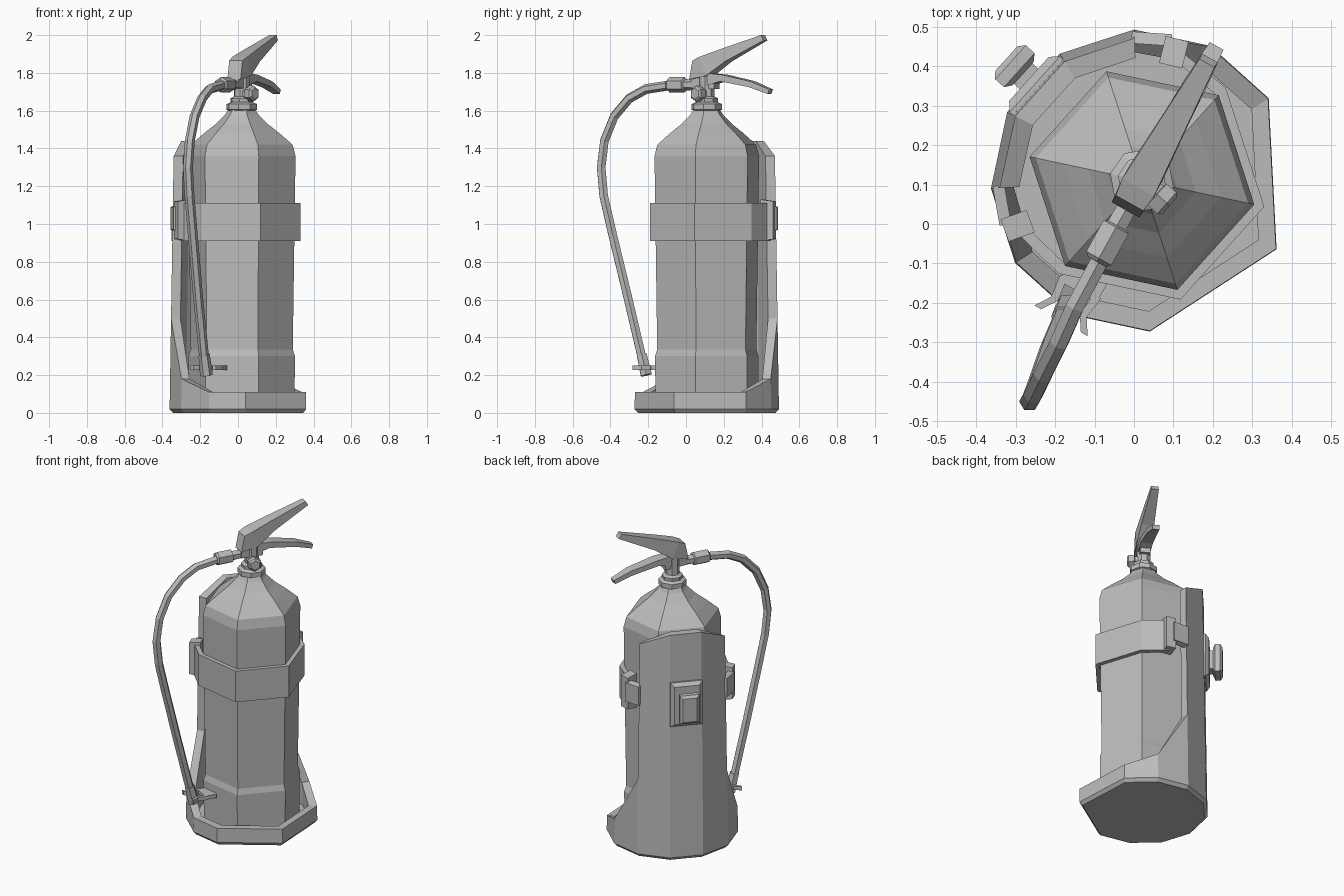
import bpy, bmesh, math
from mathutils import Vector

cube = bpy.data.objects.get("Cube")
if cube:
    bpy.data.objects.remove(cube)

grey = bpy.data.materials.new("plain_grey")
grey.use_nodes = True
colour = (0.5, 0.5, 0.5, 1)
grey.diffuse_color = colour
grey.node_tree.nodes["Principled BSDF"].inputs["Base Color"].default_value = colour

AXIS = Vector((0.02, 0.11, 0))   # axis of the tank
BACK, LEVER = 138, 61            # bearings of the wall mount and the levers


def polar(bearing, r, z, side=0):
    """Point at a bearing from the tank axis, shifted sideways."""
    a = math.radians(bearing)
    return AXIS + Vector((r * math.cos(a) - side * math.sin(a),
                          r * math.sin(a) + side * math.cos(a), z))


def loft(name, rings, ends=True, loop=False):
    """Skin a list of equal-sized closed rings."""
    bm = bmesh.new()
    rows = [[bm.verts.new(p) for p in ring] for ring in rings]
    pairs = list(zip(rows, rows[1:])) + ([(rows[-1], rows[0])] if loop else [])
    for low, high in pairs:
        for i in range(len(low)):
            j = (i + 1) % len(low)
            bm.faces.new((low[i], low[j], high[j], high[i]))
    if ends and not loop:
        bm.faces.new(rows[0])
        bm.faces.new(rows[-1])
    bmesh.ops.recalc_face_normals(bm, faces=bm.faces)
    mesh = bpy.data.meshes.new(name)
    bm.to_mesh(mesh)
    bm.free()
    mesh.materials.append(grey)
    ob = bpy.data.objects.new(name, mesh)
    bpy.context.collection.objects.link(ob)
    return ob


def lathe(name, profile, sides=6, start=-12):
    step = 360 / sides
    return loft(name, [[polar(start + i * step, r, z) for i in range(sides)]
                       for r, z in profile])


def block(name, bearing, sections, z):
    """Box along a bearing; sections are (distance, half width, half height)."""
    return loft(name, [[polar(bearing, d, z + b * h, a * w)
                        for a, b in ((-1, -1), (1, -1), (1, 1), (-1, 1))]
                       for d, w, h in sections])


def bar(name, sections):
    """Lever; sections are (bottom distance, z, top distance, z, half width)."""
    return loft(name, [[polar(LEVER, s0, z0, -w), polar(LEVER, s0, z0, w),
                        polar(LEVER, s1, z1, w), polar(LEVER, s1, z1, -w)]
                       for s0, z0, s1, z1, w in sections])


def tube(name, path, sides=6):
    """Tube through (position, radius) stations."""
    rings = []
    for i, (p, r) in enumerate(path):
        t = path[min(i + 1, len(path) - 1)][0] - path[max(i - 1, 0)][0]
        t.normalize()
        u = t.cross(Vector((0.87, -0.48, 0))).normalized()
        v = t.cross(u)
        rings.append([p + r * (u * math.cos(k) + v * math.sin(k))
                      for k in (math.tau * n / sides for n in range(sides))])
    return loft(name, rings)


def wall(name, stations, thick, loop):
    """Upright wall; stations are (bearing, bottom z, top z)."""
    def rad(z):
        return 0.383 - 0.016 * z
    return loft(name, [[polar(a, rad(lo), lo), polar(a, rad(hi), hi),
                        polar(a, rad(hi) - thick, hi), polar(a, rad(lo) - thick, lo)]
                       for a, lo, hi in stations], loop=loop)


# Tank and neck
lathe("tank", [(0.285, 0.03), (0.288, 0.3), (0.276, 0.335), (0.291, 1.36), (0.275, 1.42),
               (0.205, 1.48), (0.14, 1.53), (0.09, 1.58), (0.07, 1.61)])
lathe("neck_collar", [(0.07, 1.6), (0.082, 1.605), (0.082, 1.635), (0.06, 1.645)], 8)
lathe("valve_stem", [(0.06, 1.64), (0.062, 1.665), (0.043, 1.675), (0.043, 1.78)], 8)

# Base tray with a rim that sweeps up towards the back
bearings = [-27] + list(range(33, 274, 30))
rise = {63: 0.18, 213: 0.18, 93: 0.5, 123: 0.5, 153: 0.5, 183: 0.5}
wall("tray_rim", [(a, 0.02, rise.get(a, 0.11)) for a in bearings], 0.05, True)
loft("tray_floor", [[polar(a, r, z) for a in bearings]
                    for r, z in ((0.365, 0), (0.383, 0.02), (0.35, 0.04))])

# Back shell
wall("back_shell", [(93, 0.5, 1.36), (123, 0.5, 1.44), (153, 0.5, 1.44), (183, 0.5, 1.36)],
     0.05, False)

# Strap around the tank, hooked over the shell edges
strap = [(76, 0.35), (48, 0.317), (-12, 0.317), (-72, 0.317), (-132, 0.317), (-160, 0.35)]
loft("strap", [[polar(a, r, 0.91), polar(a, r, 1.11), polar(a, r - 0.03, 1.11),
                polar(a, r - 0.03, 0.91)] for a, r in strap])
for side, bearing in (("left", 76), ("right", 200)):
    block(side + "_hook", bearing, [(0.3, 0.03, 0.11), (0.37, 0.03, 0.1)], 1.02)
    lip = bearing + (10 if side == "left" else -10)
    block(side + "_hook_lip", lip, [(0.345, 0.055, 0.07), (0.375, 0.05, 0.06)], 1.03)

# Wall mount
block("mount_plate", BACK, [(0.34, 0.095, 0.14), (0.365, 0.095, 0.14), (0.385, 0.075, 0.12)], 1.0)
block("mount_neck", BACK, [(0.37, 0.035, 0.06), (0.42, 0.035, 0.06)], 1.0)
block("mount_knob", BACK, [(0.405, 0.04, 0.07), (0.418, 0.058, 0.09), (0.448, 0.058, 0.09),
                           (0.462, 0.042, 0.075)], 1.0)

# Valve, levers and gauge
block("valve_block", LEVER, [(-0.08, 0.026, 0.035), (0.06, 0.03, 0.04)], 1.755)
bar("upper_lever", [(-0.085, 1.765, -0.065, 1.865, 0.04), (0.02, 1.785, -0.02, 1.885, 0.046),
                    (0.13, 1.86, 0.1, 1.925, 0.038), (0.355, 1.972, 0.34, 2.0, 0.022)])
bar("lower_lever", [(0, 1.73, 0, 1.8, 0.035), (0.1, 1.755, 0.11, 1.79, 0.036),
                    (0.27, 1.725, 0.28, 1.755, 0.03), (0.38, 1.688, 0.39, 1.712, 0.02)])
tube("gauge", [(polar(-42, d, 1.69), r)
               for d, r in ((0.02, 0.03), (0.05, 0.03), (0.052, 0.042), (0.085, 0.042),
                            (0.095, 0.03))])

# Hose with its coupling and nozzle
tube("hose_coupling", [(polar(LEVER + 180, d, 1.737), r)
                       for d, r in ((0.07, 0.028), (0.13, 0.03), (0.135, 0.042), (0.225, 0.042),
                                    (0.235, 0.03))])
hose = [(-0.08, -0.08, 1.735), (-0.15, -0.21, 1.715), (-0.19, -0.3, 1.665),
        (-0.23, -0.38, 1.57), (-0.255, -0.432, 1.44), (-0.265, -0.449, 1.3),
        (-0.257, -0.436, 1.15), (-0.24, -0.39, 0.95), (-0.212, -0.31, 0.62),
        (-0.18, -0.235, 0.3)]
tube("hose", [(Vector(p), 0.026) for p in hose])
tube("nozzle", [(Vector((-0.18, -0.235, 0.31)), 0.03), (Vector((-0.167, -0.21, 0.2)), 0.034)])

# Nozzle clip
block("clip_base", 240, [(0.25, 0.055, 0.012), (0.325, 0.055, 0.012)], 0.24)
for side in (-1, 1):
    loft("clip_prong", [[polar(240, d, 0.24 + b * 0.012, side * (w + a * 0.01))
                         for a, b in ((-1, -1), (1, -1), (1, 1), (-1, 1))]
                        for d, w in ((0.31, 0.05), (0.37, 0.042), (0.41, 0.068))])
